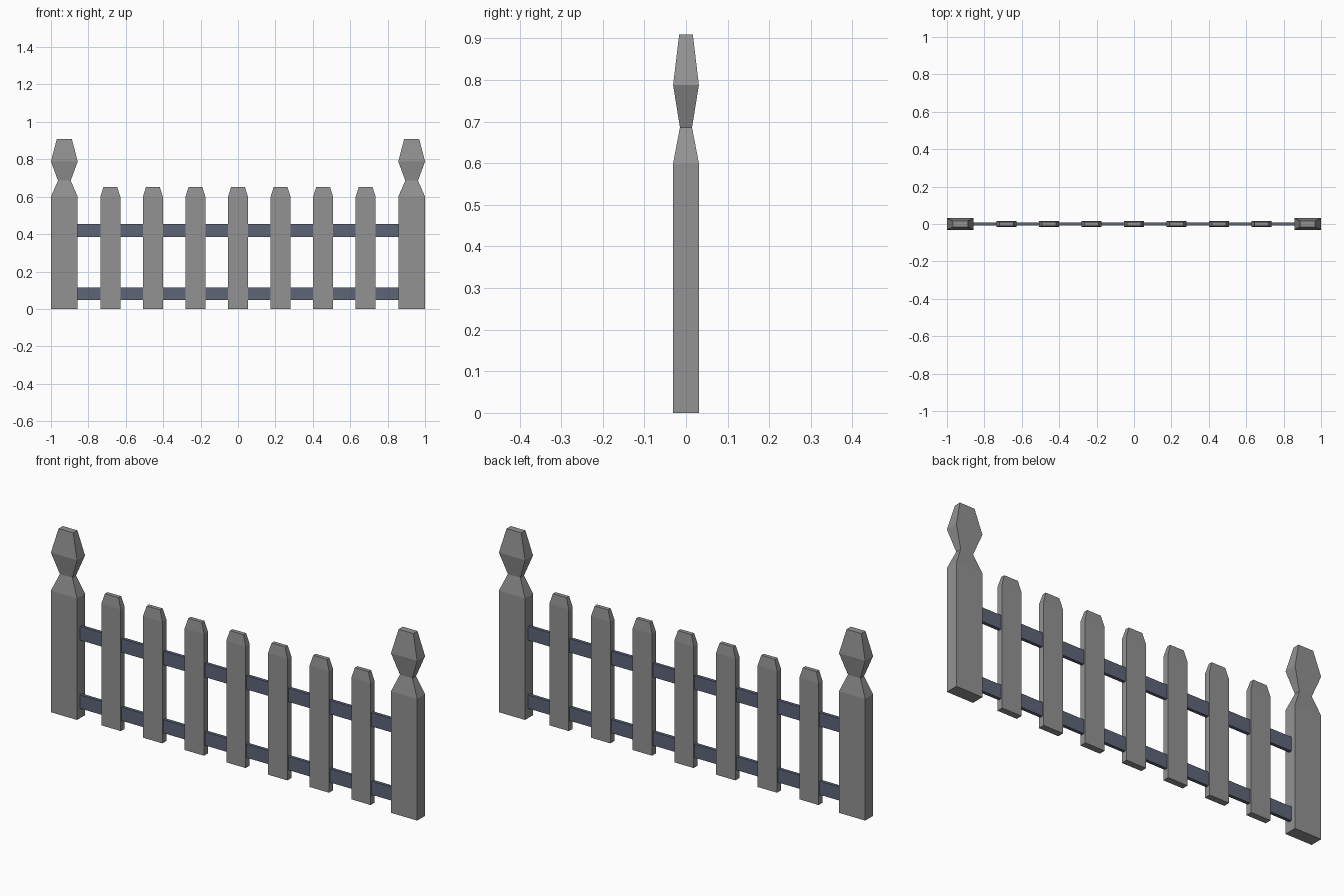
import bpy

if "Cube" in bpy.data.objects:
    bpy.data.objects.remove(bpy.data.objects["Cube"])


def material(name, rgb):
    m = bpy.data.materials.new(name)
    m.diffuse_color = (*rgb, 1.0)
    m.use_nodes = True
    m.node_tree.nodes["Principled BSDF"].inputs["Base Color"].default_value = m.diffuse_color
    return m


GREY = material("grey_wood", (0.29, 0.29, 0.29))
SLATE = material("slate_rail", (0.113, 0.13, 0.185))


def stacked(name, x, sections, mat):
    """Solid lofted through rectangles given as (z, half x, half y)."""
    verts, faces = [], []
    for z, hx, hy in sections:
        verts += [(x - hx, -hy, z), (x + hx, -hy, z), (x + hx, hy, z), (x - hx, hy, z)]
    for k in range(len(sections) - 1):
        b = 4 * k
        for i in range(4):
            j = (i + 1) % 4
            faces.append((b + i, b + j, b + 4 + j, b + 4 + i))
    t = len(verts) - 4
    faces += [(3, 2, 1, 0), (t, t + 1, t + 2, t + 3)]
    mesh = bpy.data.meshes.new(name)
    mesh.from_pydata(verts, [], faces)
    mesh.materials.append(mat)
    obj = bpy.data.objects.new(name, mesh)
    bpy.context.collection.objects.link(obj)
    return obj


# End posts with a pinched neck and faceted finial
POST = [(0, 0.0715, 0.031), (0.60, 0.0715, 0.031), (0.686, 0.034, 0.0145),
        (0.788, 0.0715, 0.031), (0.909, 0.040, 0.0165)]
for side, x in (("left", -0.9285), ("right", 0.9285)):
    stacked(side + "_post", x, POST, GREY)

# Seven pickets with bevelled tops
PICKET = [(0, 0.053, 0.0155), (0.60, 0.053, 0.0155), (0.652, 0.037, 0.010)]
for i in range(7):
    stacked(f"picket_{i + 1}", (i - 3) * 0.2275, PICKET, GREY)

# Two horizontal rails running between the posts
for name, z0, z1 in (("lower_rail", 0.048, 0.115), ("upper_rail", 0.385, 0.453)):
    stacked(name, 0, [(z0, 0.858, 0.008), (z1, 0.858, 0.008)], SLATE)
